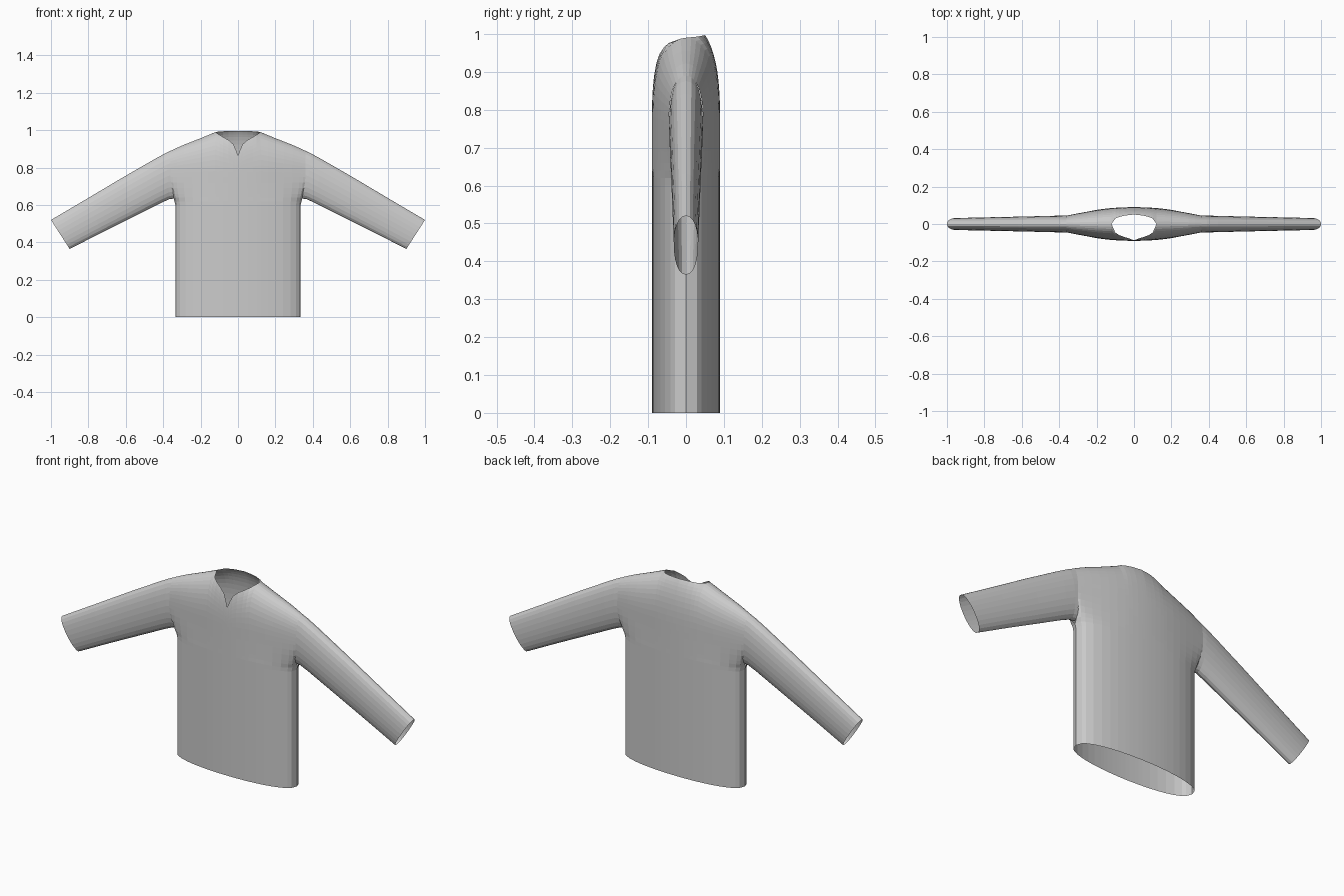
import bpy, bmesh, math

cube = bpy.data.objects.get("Cube")
if cube:
    bpy.data.objects.remove(cube)

fabric = bpy.data.materials.new("grey fabric")
fabric.use_nodes = True
fabric.diffuse_color = (0.6, 0.6, 0.6, 1)
fabric.node_tree.nodes["Principled BSDF"].inputs["Base Color"].default_value = (0.6, 0.6, 0.6, 1)


def interp(pts, x):
    """Piecewise linear lookup."""
    if x <= pts[0][0]:
        return pts[0][1]
    for (a, p), (b, q) in zip(pts, pts[1:]):
        if x <= b:
            return p + (q - p) * (x - a) / (b - a)
    return pts[-1][1]


def finish(bm, name):
    bmesh.ops.remove_doubles(bm, verts=bm.verts, dist=0.0005)
    bmesh.ops.recalc_face_normals(bm, faces=bm.faces)
    mesh = bpy.data.meshes.new(name)
    bm.to_mesh(mesh)
    bm.free()
    mesh.materials.append(fabric)
    obj = bpy.data.objects.new(name, mesh)
    bpy.context.collection.objects.link(obj)
    return obj


def add_grid(bm, rows, closed=False):
    rows = [[bm.verts.new(p) for p in row] for row in rows]
    for r, s in zip(rows, rows[1:]):
        n = len(r)
        for i in range(n if closed else n - 1):
            j = (i + 1) % n
            bm.faces.new((r[i], r[j], s[j], s[i]))


# Torso: front and back panels that meet at the shoulder ridge
HALF, ARM, CHEST = 0.335, 0.36, 0.75
RIDGE = [(0, 1.03), (.06, 1.02), (.1, 1.003), (.12, .99), (.2, .957), (.3, .918), (ARM, .89)]
NECK_FRONT = [(0, .865), (.01, .893), (.025, .925), (.05, .947), (.08, .964), (.1, .976), (.12, .99)]
NECK_BACK = [(0, .997), (.05, .996), (.1, .993), (.12, .99)]
half = [.01, .025, .05, .08, .1, .12, .16, .2, .24, .28, .31, .325, HALF]
columns = [-x for x in reversed(half)] + [0] + half


def torso_point(x, z, ridge, side):
    u = abs(x) / HALF
    flare = min(1, max(0, (z - .6) / .1))
    low = .09 * max(0, 1 - u * u) ** .4
    high = .09 - .045 * u * u
    blend = min(1, max(0, (z - .62) / .11)) ** .6
    depth = low + (high - low) * blend
    if z > CHEST:
        v = min(1, (z - CHEST) / (ridge - CHEST))
        depth *= math.sqrt(1 - v ** 3)
    return (x * (1 + (ARM / HALF - 1) * flare * u ** 4), side * depth, z)


bm = bmesh.new()
for side, neck in ((-1, NECK_FRONT), (1, NECK_BACK)):
    grid = []
    for x in columns:
        u = abs(x) / HALF
        ridge = interp(RIDGE, abs(x) * (1 + (ARM / HALF - 1) * u ** 4))
        top = interp(neck, abs(x)) if abs(x) <= .12 else ridge
        levels = [0, .3, .6, .62, .64, .66, .69, .72, CHEST]
        levels += [CHEST + (top - CHEST) * math.sin(k / 12 * math.pi / 2) for k in range(1, 13)]
        grid.append([torso_point(x, z, ridge, side) for z in levels])
    add_grid(bm, grid)
finish(bm, "torso")

# Sleeves: flattened tubes, each ring given by its top and bottom point
STATIONS = [  # top x, top z, bottom x, bottom z, half thickness
    (.355, .892, .338, .635, .045),
    (.39, .876, .365, .632, .045),
    (.45, .843, .41, .612, .044),
    (.62, .745, .56, .537, .040),
    (.81, .632, .73, .452, .036),
    (1.0, .52, .9, .365, .032),
]
SIDES = 24
for name, sign in (("left_sleeve", 1), ("right_sleeve", -1)):
    bm = bmesh.new()
    rings = []
    for tx, tz, bx, bz, thick in STATIONS:
        ring = []
        for k in range(SIDES):
            a = 2 * math.pi * k / SIDES
            c, s = math.cos(a), math.sin(a)
            y = math.copysign(abs(s) ** .85, s) * thick
            ring.append((sign * ((tx + bx) / 2 + c * (tx - bx) / 2), y,
                         (tz + bz) / 2 + c * (tz - bz) / 2))
        rings.append(ring)
    add_grid(bm, rings, closed=True)
    finish(bm, name)

# Soft shading on all panels
for obj in bpy.context.view_layer.objects:
    obj.select_set(obj.name in ("torso", "left_sleeve", "right_sleeve"))
bpy.context.view_layer.objects.active = bpy.data.objects["torso"]
bpy.ops.object.shade_smooth_by_angle(angle=math.radians(8))
